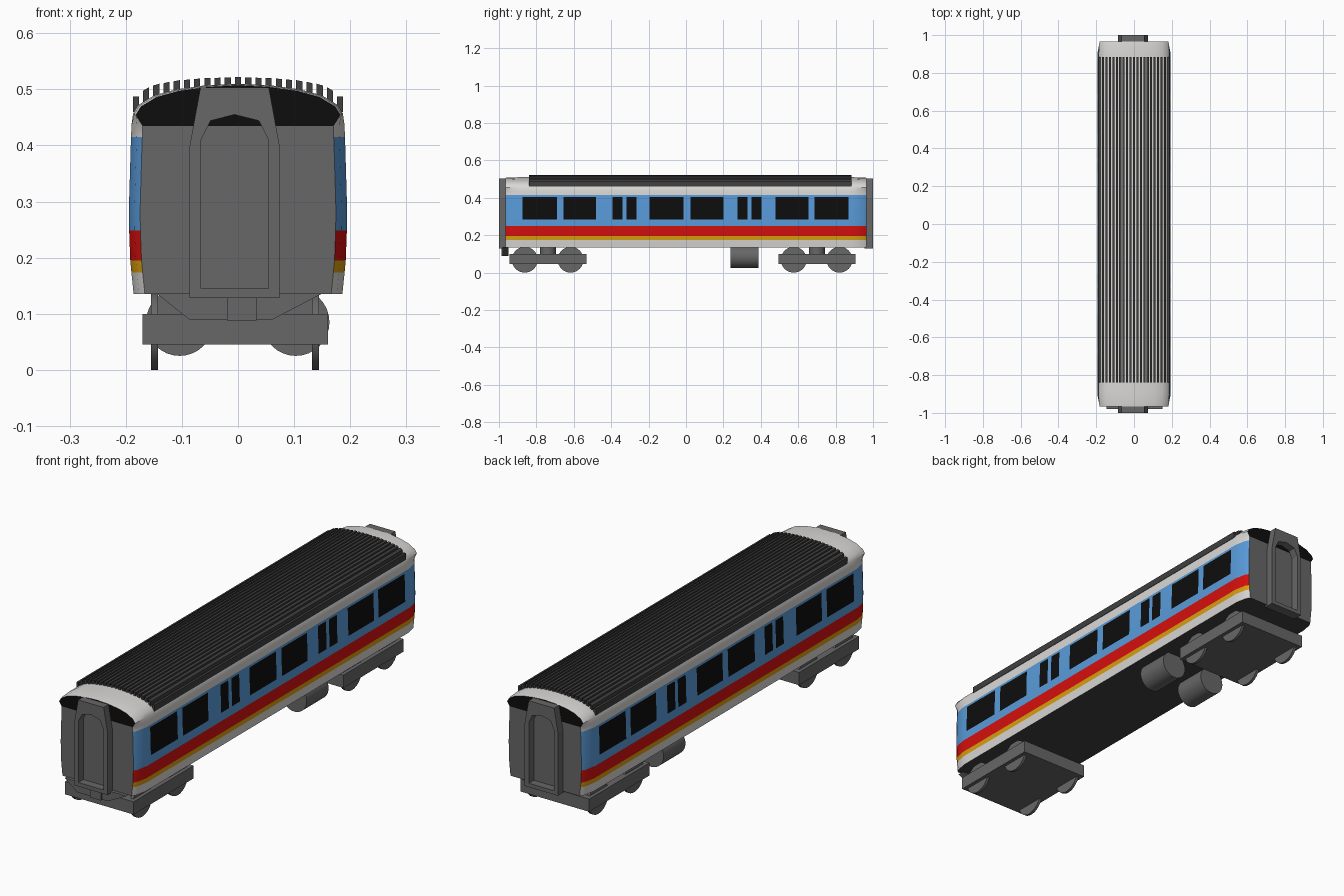
import bpy, bmesh, math
from mathutils import Matrix

if "Cube" in bpy.data.objects:
    bpy.data.objects.remove(bpy.data.objects["Cube"])


def mat(name, r, g, b):
    m = bpy.data.materials.new(name)
    m.diffuse_color = (r, g, b, 1)
    m.use_nodes = True
    m.node_tree.nodes["Principled BSDF"].inputs["Base Color"].default_value = m.diffuse_color
    return m


WHITE = mat("white", .70, .69, .67)
BLUE = mat("blue", .10, .33, .70)
RED = mat("red", .68, .005, .004)
YELLOW = mat("yellow", .70, .35, .005)
BLACK = mat("black", .004, .004, .004)
GREY = mat("grey", .135, .135, .135)
DARK = mat("dark_grey", .05, .05, .05)


def finish(name, bm, mats, smooth=False):
    bmesh.ops.recalc_face_normals(bm, faces=bm.faces)
    me = bpy.data.meshes.new(name)
    bm.to_mesh(me)
    bm.free()
    for m in mats:
        me.materials.append(m)
    ob = bpy.data.objects.new(name, me)
    bpy.context.collection.objects.link(ob)
    if smooth:
        bpy.ops.object.select_all(action='DESELECT')
        ob.select_set(True)
        bpy.context.view_layer.objects.active = ob
        bpy.ops.object.shade_smooth_by_angle(angle=math.radians(30))
    return ob


def prism(name, pts, y0, y1, m):
    """Extrude an x-z outline along y."""
    bm = bmesh.new()
    a = [bm.verts.new((x, y0, z)) for x, z in pts]
    b = [bm.verts.new((x, y1, z)) for x, z in pts]
    bm.faces.new(a)
    bm.faces.new(b[::-1])
    for i in range(len(pts)):
        j = (i + 1) % len(pts)
        bm.faces.new((a[i], a[j], b[j], b[i]))
    return finish(name, bm, [m])


def box(name, x0, x1, y0, y1, z0, z1, m):
    return prism(name, [(x0, z0), (x1, z0), (x1, z1), (x0, z1)], y0, y1, m)


def cylinder(name, loc, r, depth, axis, m):
    rot = {'X': Matrix.Rotation(math.pi / 2, 4, 'Y'),
           'Y': Matrix.Rotation(math.pi / 2, 4, 'X'),
           'Z': Matrix()}[axis]
    bm = bmesh.new()
    bmesh.ops.create_cone(bm, cap_ends=True, segments=32, radius1=r, radius2=r,
                          depth=depth, matrix=Matrix.Translation(loc) @ rot)
    return finish(name, bm, [m], True)


# Body: half section lofted along y, with rows and stations at every colour edge
side = [(.186, .135), (.190, .174), (.192, .195), (.194, .248), (.1945, .285),
        (.191, .405), (.1905, .415), (.190, .435)]
roof = [(.187, .457), (.178, .472), (.150, .489), (.110, .500), (.060, .507)]
half = side + roof
windows = [(-.875, -.69), (-.655, -.48), (-.393, -.34), (-.318, -.265), (-.195, -.013),
           (.024, .20), (.275, .33), (.35, .404), (.479, .655), (.687, .869)]
stations = sorted([y for w in windows for y in w] +
                  [s * y for s in (-1, 1) for y in (.966, .95, .90)])
pull = {.966: (.020, .005), .95: (.010, .002)}      # end taper: side, roof


def ring(bm, y):
    t, r = pull.get(abs(y), (0, 0))
    pts = []
    for x, z in half:
        up = z > .436
        pts.append((x - (r if up else t), z - (r * .6 if up else 0)))
    pts = pts + [(0, .51 - r * .6)] + [(-x, z) for x, z in pts[::-1]]
    return [bm.verts.new((x, y, z)) for x, z in pts]


body_mats = [WHITE, YELLOW, RED, BLUE, BLACK, GREY, DARK]


def side_colour(y, z):
    if .285 < z < .405 and any(a < y < b for a, b in windows):
        return 4
    for top, index in ((.174, 0), (.195, 1), (.248, 2), (.415, 3)):
        if z < top:
            return index
    return 0


bm = bmesh.new()
rings = [ring(bm, y) for y in stations]
n = len(rings[0])
for a, b in zip(rings, rings[1:]):
    for i in range(n):
        j = (i + 1) % n
        f = bm.faces.new((a[i], a[j], b[j], b[i]))
        c = f.calc_center_median()
        f.material_index = 6 if i == n - 1 else side_colour(c.y, c.z)
for r in (rings[0], rings[-1]):                     # end walls and black brow
    for i in range(n // 2):
        quad = [r[i], r[i + 1], r[n - 2 - i], r[n - 1 - i]]
        if i == n // 2 - 1:
            quad = [r[i], r[i + 1], r[n - 1 - i]]
        f = bm.faces.new(quad)
        f.material_index = 5 if i < len(side) - 1 else 4
finish("carriage_body", bm, body_mats, True)


# Roof ribs following the roof curve
curve = [(0, .51)] + roof[::-1] + [(.190, .435), (.20, .40)]


def roof_z(x):
    x = abs(x)
    for (x0, z0), (x1, z1) in zip(curve, curve[1:]):
        if x <= x1:
            return z0 + (z1 - z0) * (x - x0) / (x1 - x0)


for k in range(-10, 11):
    x, w = k * .0182, .0055
    h = .012 + .010 * (k / 10) ** 2
    l, r = x - w, x + w
    zl, zr = roof_z(l), roof_z(r)
    if abs(k) == 10:
        zl = zr = roof_z(x)
    prism("roof_rib", [(l, zl - .006), (r, zr - .006), (r, zr + h), (l, zl + h)],
          -.84, .885, DARK)

# Gangway frames at both ends
outer = [(-.080, .128), (-.080, .400), (-.061, .503), (0, .503),
         (.061, .503), (.080, .400), (.080, .128)]
inner = [(-.060, .145), (-.060, .410), (-.043, .444), (0, .455),
         (.043, .444), (.060, .410), (.060, .145)]
for s in (-1, 1):
    bm = bmesh.new()
    loops = [[bm.verts.new((x - .006, s * y, z)) for x, z in pts]
             for pts, y in ((outer, .955), (outer, 1), (inner, 1), (inner, .955))]
    for p, q in zip(loops, loops[1:] + loops[:1]):
        for i in range(7):
            j = (i + 1) % 7
            bm.faces.new((p[i], p[j], q[j], q[i]))
    finish("gangway_frame", bm, [GREY])

# Front apron and coupler
prism("front_apron", [(-.145, .136), (-.087, .090), (.062, .090), (.150, .136)],
      -.98, -.95, GREY)
box("coupler", -.020, .033, -.987, -.95, .088, .128, GREY)

# Bogies with frame, pivot and four wheels each
for cy in (-.738, .70):
    box("bogie_frame", -.17, .16, cy - .206, cy + .206, .045, .100, GREY)
    cylinder("bogie_pivot", (-.005, cy, .118), .042, .046, 'Z', GREY)
    for dy in (-.124, .121):
        for x in (-.149, .138):
            cylinder("wheel", (x, cy + dy, .069), .069, .012, 'X', GREY)

# Underfloor tanks
for x in (-.104, .103):
    cylinder("underfloor_tank", (x, .313, .085), .060, .15, 'Y', GREY)
